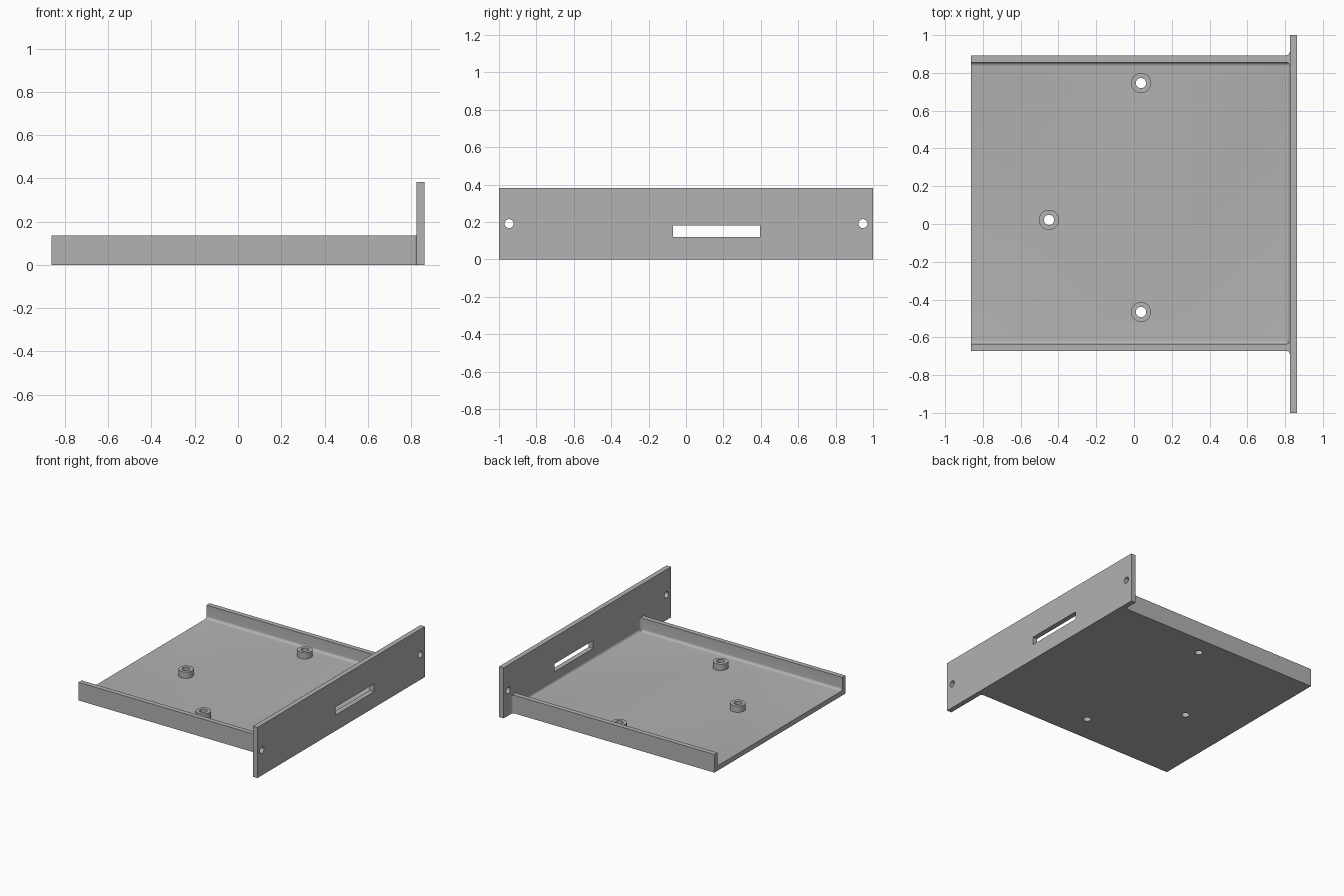
import bpy, bmesh, math
from mathutils import Matrix, Vector

cube = bpy.data.objects.get("Cube")
if cube:
    bpy.data.objects.remove(cube, do_unlink=True)

grey = bpy.data.materials.new("plain grey")
grey.use_nodes = True
COLOUR = (0.445, 0.445, 0.445, 1)
grey.diffuse_color = COLOUR
grey.node_tree.nodes["Principled BSDF"].inputs["Base Color"].default_value = COLOUR

X0, X1, X2 = -0.863, 0.825, 0.863      # tray end, panel inside, panel outside
Y0, Y1 = -0.672, 0.893                 # tray sides
T, WALL, PANEL = 0.037, 0.137, 0.382   # sheet thickness, wall and panel heights
R = 0.02                               # inner fillet radius


def finish(name, bm):
    bmesh.ops.recalc_face_normals(bm, faces=bm.faces[:])
    mesh = bpy.data.meshes.new(name)
    bm.to_mesh(mesh)
    bm.free()
    mesh.materials.append(grey)
    obj = bpy.data.objects.new(name, mesh)
    bpy.context.collection.objects.link(obj)
    return obj


def prism(name, points, vector):
    """Closed outline swept along a vector."""
    bm = bmesh.new()
    face = bm.faces.new([bm.verts.new(p) for p in points])
    new = bmesh.ops.extrude_face_region(bm, geom=[face])["geom"]
    moved = [v for v in new if isinstance(v, bmesh.types.BMVert)]
    bmesh.ops.translate(bm, verts=moved, vec=vector)
    return finish(name, bm)


def box(name, low, high):
    (x, y, z), (a, b, c) = low, high
    return prism(name, [(x, y, z), (a, y, z), (a, b, z), (x, b, z)], (0, 0, c - z))


def cylinder(name, centre, radius, depth, axis="Z"):
    bm = bmesh.new()
    turn = Matrix.Rotation(math.pi / 2, 4, "Y") if axis == "X" else Matrix()
    bmesh.ops.create_cone(bm, cap_ends=True, segments=40, radius1=radius, radius2=radius,
                          depth=depth, matrix=Matrix.Translation(centre) @ turn)
    return finish(name, bm)


def fillet(name, corner, u, v, vector):
    """Concave strip filling the corner between directions u and v."""
    corner, u, v = Vector(corner), Vector(u), Vector(v)
    arc = [corner + R * ((1 - math.sin(a)) * u + (1 - math.cos(a)) * v)
           for a in (i * math.pi / 12 for i in range(7))]
    return smooth(prism(name, [corner] + arc, vector))


def smooth(obj):
    bpy.ops.object.select_all(action="DESELECT")
    obj.select_set(True)
    bpy.context.view_layer.objects.active = obj
    bpy.ops.object.shade_smooth_by_angle(angle=math.radians(30))
    return obj


def cut(obj, cutters):
    bpy.context.view_layer.objects.active = obj
    for cutter in cutters:
        cutter.hide_render = True
        mod = obj.modifiers.new("cut", "BOOLEAN")
        mod.operation, mod.solver, mod.object = "DIFFERENCE", "EXACT", cutter
        bpy.ops.object.modifier_apply(modifier=mod.name)
    return smooth(obj)


# Tray: U-shaped section with rounded inner corners, swept along x
def inner_arc(y, side):
    return [(X0, y - side * R * (1 - math.sin(a)), T + R * (1 - math.cos(a)))
            for a in (i * math.pi / 12 for i in range(7))]


right_arc = inner_arc(Y0 + T, -1)
left_arc = inner_arc(Y1 - T, 1)
section = ([(X0, Y0, 0), (X0, Y1, 0), (X0, Y1, WALL), (X0, Y1 - T, WALL)]
           + left_arc[::-1] + right_arc
           + [(X0, Y0 + T, WALL), (X0, Y0, WALL)])
tray = prism("tray", section, (X1 - X0, 0, 0))

# Standoffs with through holes
spots = [(0.037, 0.746), (-0.45, 0.022), (0.037, -0.466)]
drills = [cylinder("drill", (x, y, 0.05), 0.027, 0.3) for x, y in spots]
cut(tray, drills)
for i, (x, y) in enumerate(spots):
    standoff = cylinder(f"standoff_{i + 1}", (x, y, T + 0.023), 0.053, 0.048)
    cut(standoff, [drills[i]])

# Front plate with cable slot and two mounting holes
panel = box("end_panel", (X1, -1, 0), (X2, 1, PANEL))
slot = box("slot_cutter", (X1 - 0.1, -0.07, 0.12), (X2 + 0.1, 0.395, 0.18))
bolts = [cylinder("bolt_drill", (X1, side * 0.946, PANEL / 2), 0.024, 0.3, "X")
         for side in (-1, 1)]
cut(panel, [slot] + bolts)

# Fillets where tray meets panel
fillet("floor_fillet", (X1, Y0 + T, T), (-1, 0, 0), (0, 0, 1), (0, Y1 - Y0 - 2 * T, 0))
for label, y, side in (("right", Y0, -1), ("left", Y1, 1)):
    fillet(f"{label}_outer_fillet", (X1, y, 0), (-1, 0, 0), (0, side, 0), (0, 0, WALL))
    fillet(f"{label}_inner_fillet", (X1, y - side * T, T), (-1, 0, 0), (0, -side, 0),
           (0, 0, WALL - T))

for helper in drills + bolts + [slot]:
    bpy.data.objects.remove(helper, do_unlink=True)
